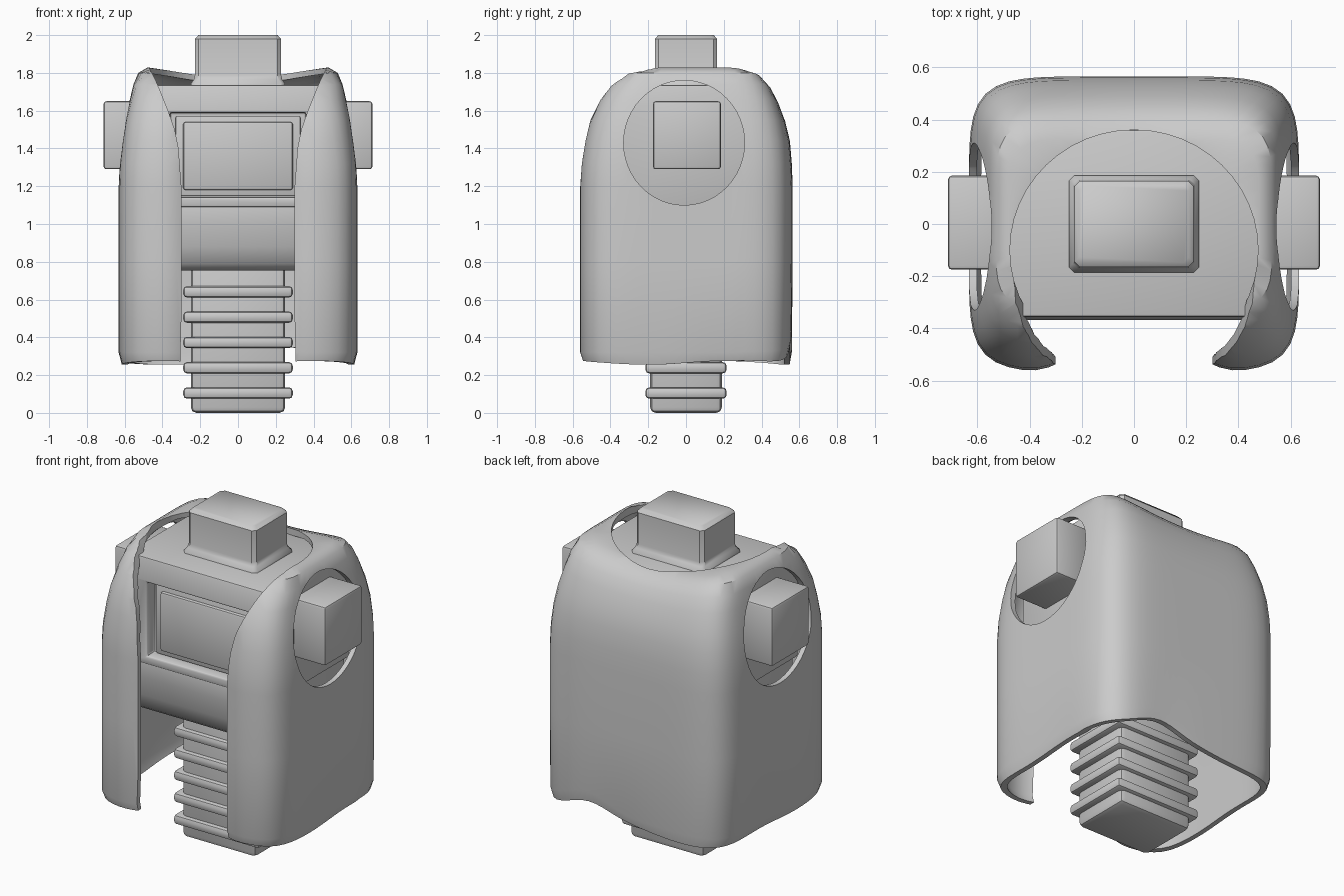
import bpy, bmesh, math

if "Cube" in bpy.data.objects:
    bpy.data.objects.remove(bpy.data.objects["Cube"])

def finish(name, bm, bevel=0, segs=2, cutters=()):
    bmesh.ops.recalc_face_normals(bm, faces=bm.faces)
    me = bpy.data.meshes.new(name)
    bm.to_mesh(me)
    bm.free()
    ob = bpy.data.objects.new(name, me)
    bpy.context.collection.objects.link(ob)
    bpy.ops.object.select_all(action='DESELECT')
    ob.select_set(True)
    bpy.context.view_layer.objects.active = ob
    for c in cutters:
        m = ob.modifiers.new("cut", 'BOOLEAN')
        m.object, m.operation, m.solver = c, 'DIFFERENCE', 'EXACT'
        bpy.ops.object.modifier_apply(modifier=m.name)
    for c in cutters:
        bpy.data.objects.remove(c)
    if bevel:
        m = ob.modifiers.new("bevel", 'BEVEL')
        m.width, m.segments, m.limit_method = bevel, segs, 'ANGLE'
        bpy.ops.object.modifier_apply(modifier=m.name)
    bpy.ops.object.shade_smooth_by_angle(angle=math.radians(40))
    return ob

def box(name, x0, x1, y0, y1, z0, z1, bevel=0, cutters=()):
    bm = bmesh.new()
    bmesh.ops.create_cube(bm, size=1)
    for v in bm.verts:
        v.co = (x0 + (v.co.x + .5) * (x1 - x0), y0 + (v.co.y + .5) * (y1 - y0),
                z0 + (v.co.z + .5) * (z1 - z0))
    return finish(name, bm, bevel, 2, cutters)

def prism(name, pts, axis, a, b, bevel=0, cutters=()):
    """Extrude a 2D outline along the given axis from a to b."""
    def place(p, d):
        q = list(p)
        q.insert(axis, d)
        return q
    bm = bmesh.new()
    lo = [bm.verts.new(place(p, a)) for p in pts]
    hi = [bm.verts.new(place(p, b)) for p in pts]
    n = len(pts)
    bm.faces.new(lo)
    bm.faces.new(hi)
    for i in range(n):
        bm.faces.new((lo[i], lo[(i + 1) % n], hi[(i + 1) % n], hi[i]))
    return finish(name, bm, bevel, 2, cutters)

def ellipse(cx, cy, rx, ry, n=48):
    return [(cx + rx * math.cos(2 * math.pi * i / n), cy + ry * math.sin(2 * math.pi * i / n))
            for i in range(n)]

# ribbed waist column
box("waist_core", -.25, .25, -.19, .19, 0, .9, .03)
for i in range(5):
    z = .105 + i * .134
    box("waist_rib", -.29, .29, -.215, .215, z - .03, z + .03, .02)

# chest with a recessed front window
recess = box("recess_cutter", -.36, .36, -.6, -.29, 1.14, 1.59)
prism("chest", [(-.368, 1.09), (-.368, 1.6), (-.355, 1.735), (.36, 1.735), (.36, 1.09)],
      0, -.5, .5, .015, [recess])
box("chest_window_frame", -.33, .33, -.32, -.28, 1.15, 1.57, .006)
box("chest_panel", -.29, .29, -.34, -.28, 1.18, 1.54, .012)

# abdomen curving back under the chest
prism("abdomen", [(-.36, 1.13), (-.355, 1.0), (-.335, .88), (-.3, .79), (-.26, .755),
                  (.26, .755), (.34, .88), (.355, 1.13)], 0, -.48, .48, .02)

# neck block flaring out into the chest
bm = bmesh.new()
rings = []
for z, g in ((1.72, .022), (1.745, .02), (1.765, .006), (1.79, 0), (1.98, 0), (2.0, -.018)):
    rx, ry = .228 + g, .165 + g
    c = .02
    outline = [(rx, -ry + c), (rx, ry - c), (rx - c, ry), (-rx + c, ry),
               (-rx, ry - c), (-rx, -ry + c), (-rx + c, -ry), (rx - c, -ry)]
    rings.append([bm.verts.new((x, y, z)) for x, y in outline])
bm.faces.new(rings[0])
bm.faces.new(rings[-1])
for p, q in zip(rings, rings[1:]):
    for i in range(8):
        bm.faces.new((p[i], p[(i + 1) % 8], q[(i + 1) % 8], q[i]))
finish("neck", bm)

# arm stubs
for s in (-1, 1):
    a, b = sorted((s * .48, s * .712))
    box("arm_stub", a, b, -.175, .185, 1.29, 1.65, .015)

# open vest: height, half width, front depth, back depth
ROWS = [(.265, .615, .555, .55), (.32, .632, .568, .56), (.8, .632, .568, .565),
        (1.2, .632, .568, .565), (1.32, .628, .56, .56), (1.44, .615, .54, .55),
        (1.55, .598, .515, .525), (1.66, .573, .465, .488), (1.74, .553, .41, .45),
        (1.8, .528, .33, .4), (1.828, .48, .22, .33), (1.832, .3, .1, .2)]
SEG, N, T = 96, 6, .03

def ring(bm, z, rx, yf, yb, inset):
    rx, yf, yb = rx - inset, yf - inset, yb - inset
    zr = z - inset * min(1, max(0, (z - 1.3) / .5))
    out = []
    for i in range(SEG):
        t = 2 * math.pi * i / SEG
        c, s = math.cos(t), math.sin(t)
        ry = yb if s > 0 else yf
        r = (abs(c / rx) ** N + abs(s / ry) ** N) ** (-1 / N)
        x, y, h = r * c, r * s, zr
        if z > 1.5:      # neckline sags towards the middle
            h -= .05 * max(0, 1 - (x / .47) ** 2) * (z - 1.5) / .33
        if y < -.3:      # front edges roll inwards
            y += 2 * max(0, .42 - max(abs(x), .2)) ** 2
        if z < .35 and y > .3:  # raised back hem
            h += .09 * math.exp(-((x - .28) / .2) ** 2)
        if z < .3:
            h += .01 * math.sin(5 * t)
        out.append(bm.verts.new((x, y, h)))
    return out

bm = bmesh.new()
shells = [[ring(bm, *row, k) for row in ROWS] for k in (0, T)]
for rings in shells:
    bm.faces.new(rings[-1])
pairs = [(r[i], r[i + 1]) for r in shells for i in range(len(ROWS) - 1)]
pairs.append((shells[0][0], shells[1][0]))
for p, q in pairs:
    for i in range(SEG):
        j = (i + 1) % SEG
        bm.faces.new((p[i], p[j], q[j], q[i]))

side = [(.31, .1), (.3, .5), (.3, 1.2), (.315, 1.4), (.335, 1.5), (.37, 1.6),
        (.41, 1.7), (.44, 1.77), (.47, 1.83), (.48, 2)]
front_cut = prism("front_cutter", side + [(-x, z) for x, z in reversed(side)], 1, -1, -.1)
neck_cut = prism("neck_cutter", ellipse(0, -.1, .475, .46), 2, 1.55, 2.2)
arm_cut = prism("arm_cutter", ellipse(-.01, 1.43, .32, .33), 0, -1, 1)
finish("vest", bm, cutters=[front_cut, neck_cut, arm_cut])
